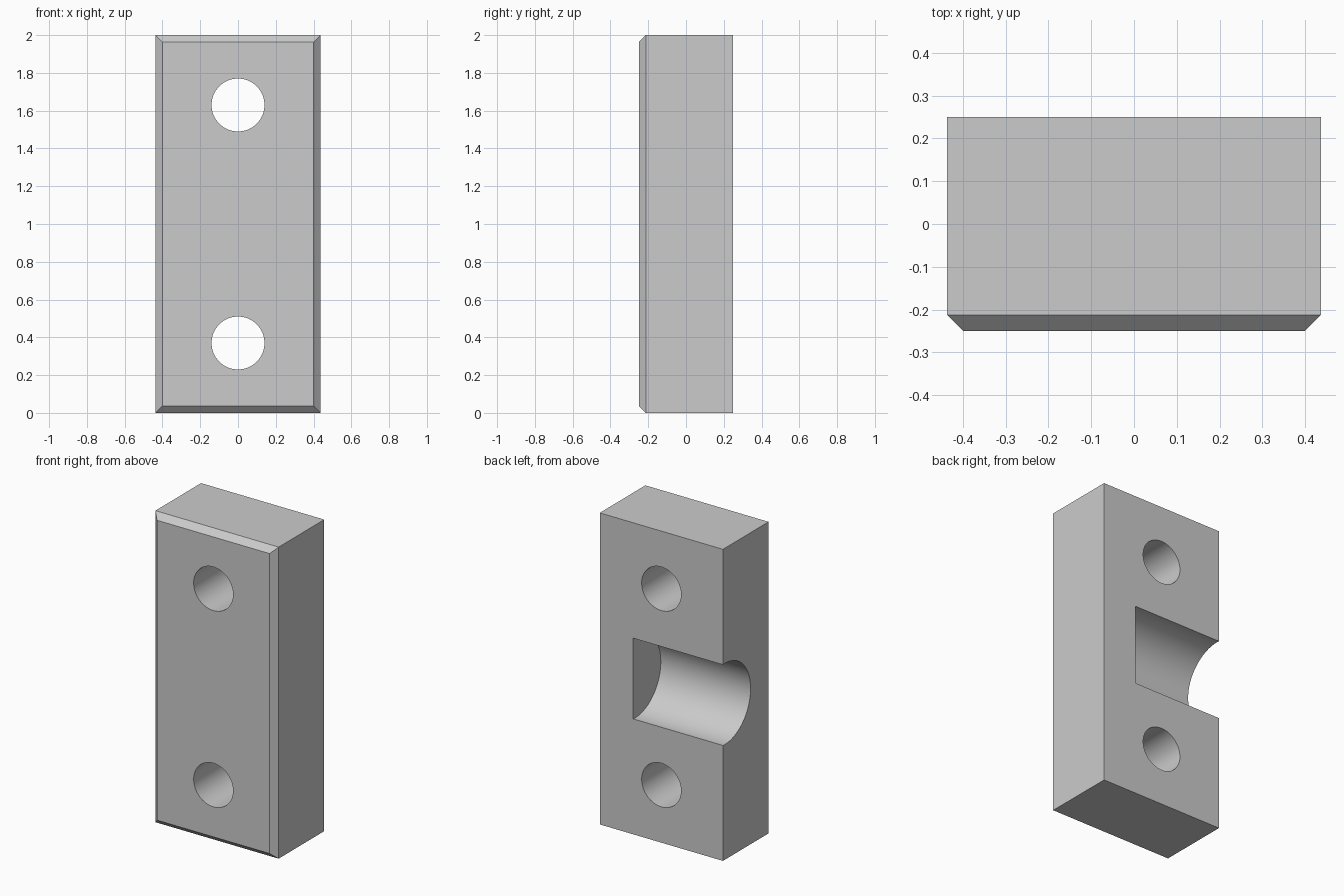
import bpy
import bmesh
import math
from mathutils import Matrix, Vector

if "Cube" in bpy.data.objects:
    bpy.data.objects.remove(bpy.data.objects["Cube"], do_unlink=True)

WIDTH, DEPTH, HEIGHT = 0.875, 0.5, 2.0
CHAMFER = 0.0375
HOLE_RADIUS, HOLE_OFFSET = 0.14, 0.63
SLOT_RADIUS, SLOT_CENTRE_Y, SLOT_END_X = 0.26, 0.23, 0.2

grey = bpy.data.materials.new("plain_grey")
grey.use_nodes = True
grey.diffuse_color = (0.6, 0.6, 0.6, 1)
grey.node_tree.nodes["Principled BSDF"].inputs["Base Color"].default_value = (0.6, 0.6, 0.6, 1)


def add_object(name, bm):
    mesh = bpy.data.meshes.new(name)
    bm.to_mesh(mesh)
    bm.free()
    mesh.materials.append(grey)
    obj = bpy.data.objects.new(name, mesh)
    bpy.context.collection.objects.link(obj)
    return obj


def cylinder(name, radius, length, centre, axis):
    bm = bmesh.new()
    turn = Matrix.Rotation(math.pi / 2, 4, axis)
    bmesh.ops.create_cone(bm, cap_ends=True, segments=96, radius1=radius, radius2=radius,
                          depth=length, matrix=Matrix.Translation(centre) @ turn)
    return add_object(name, bm)


# Block with a chamfer around its front face
bm = bmesh.new()
bmesh.ops.create_cube(bm, size=1, matrix=Matrix.Translation((0, 0, HEIGHT / 2))
                      @ Matrix.Diagonal((WIDTH, DEPTH, HEIGHT, 1)))
front_edges = [e for e in bm.edges if all(v.co.y < 0 for v in e.verts)]
bmesh.ops.bevel(bm, geom=front_edges, offset=CHAMFER, segments=1, affect='EDGES')
block = add_object("mounting_block", bm)

# Two through holes and a blind rounded slot opening at the back and one side
cutters = [cylinder("hole_cutter", HOLE_RADIUS, DEPTH * 2,
                    Vector((0, 0, HEIGHT / 2 + side * HOLE_OFFSET)), 'X') for side in (-1, 1)]
slot_length = 1.0
cutters.append(cylinder("slot_cutter", SLOT_RADIUS, slot_length,
                        Vector((SLOT_END_X - slot_length / 2, SLOT_CENTRE_Y, HEIGHT / 2)), 'Y'))

bpy.ops.object.select_all(action='DESELECT')
block.select_set(True)
bpy.context.view_layer.objects.active = block
for cutter in cutters:
    cut = block.modifiers.new("cut", 'BOOLEAN')
    cut.operation = 'DIFFERENCE'
    cut.solver = 'EXACT'
    cut.object = cutter
    bpy.ops.object.modifier_apply(modifier=cut.name)
    bpy.data.objects.remove(cutter, do_unlink=True)

# Smooth bores, crisp edges
bpy.ops.object.shade_smooth_by_angle(angle=math.radians(30))
